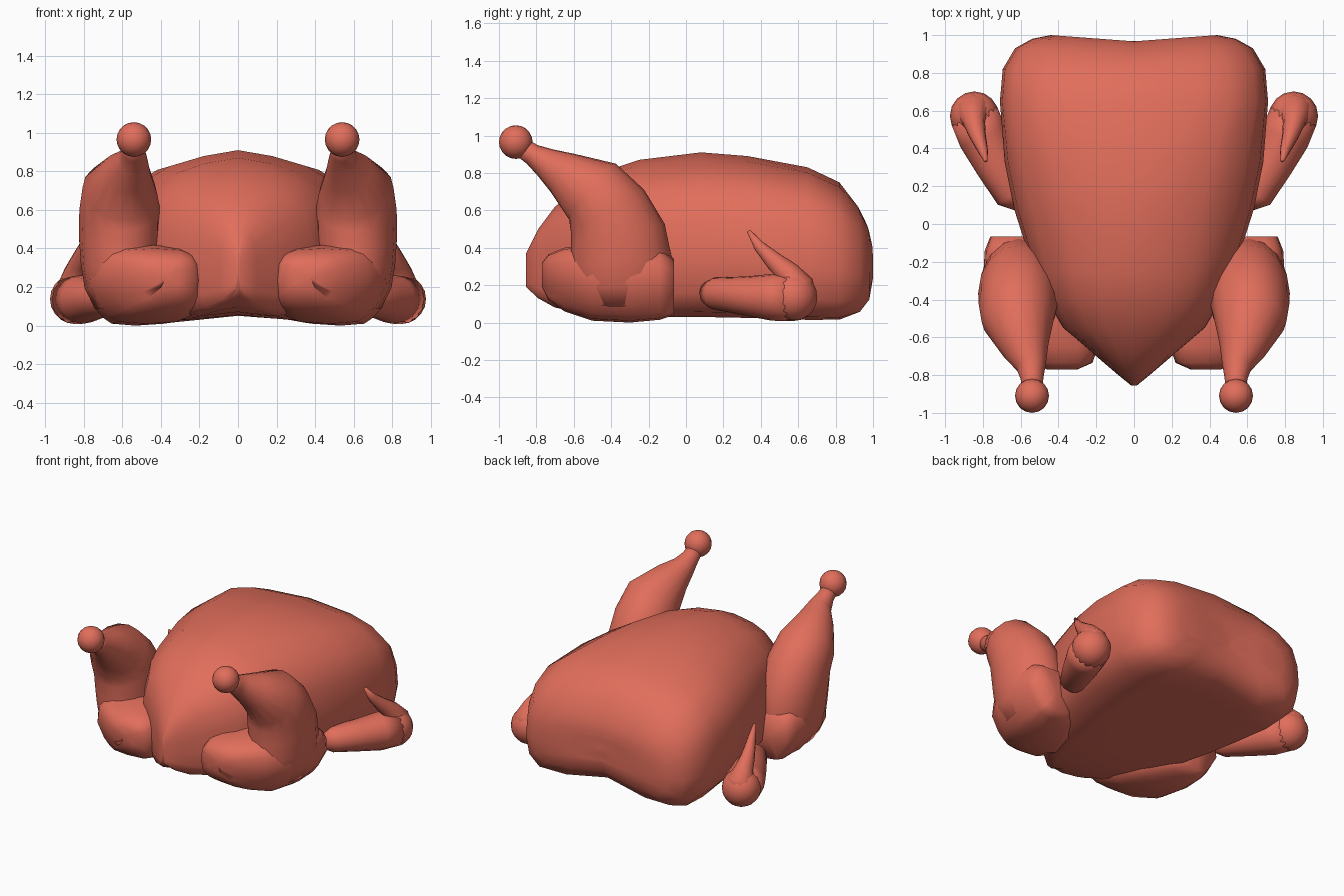
import bpy, bmesh, math
from mathutils import Vector

if "Cube" in bpy.data.objects:
    bpy.data.objects.remove(bpy.data.objects["Cube"])

skin = bpy.data.materials.new("roast_red")
skin.diffuse_color = (0.75, 0.155, 0.105, 1)
skin.use_nodes = True
skin.node_tree.nodes["Principled BSDF"].inputs["Base Color"].default_value = skin.diffuse_color


def loft(name, rings, mirror=True):
    """Skin a list of equal-length point rings, cap both ends, shade smooth."""
    bm = bmesh.new()
    rows = [[bm.verts.new(p) for p in r] for r in rings]
    n = len(rows[0])
    for a, b in zip(rows, rows[1:]):
        for i in range(n):
            j = (i + 1) % n
            bm.faces.new((a[i], a[j], b[j], b[i]))
    for r in (rows[0], rows[-1]):
        c = bm.verts.new(sum((v.co for v in r), Vector()) / n)
        for i in range(n):
            bm.faces.new((r[i], r[(i + 1) % n], c))
    bmesh.ops.remove_doubles(bm, verts=bm.verts, dist=0.0005)
    bmesh.ops.recalc_face_normals(bm, faces=bm.faces)
    return finish(name, bm, mirror)


def finish(name, bm, mirror=True):
    me = bpy.data.meshes.new(name)
    bm.to_mesh(me)
    bm.free()
    me.materials.append(skin)
    for p in me.polygons:
        p.use_smooth = True
    ob = bpy.data.objects.new(name, me)
    bpy.context.collection.objects.link(ob)
    if mirror:
        ob.modifiers.new("mirror", 'MIRROR')
    return ob


def ball(name, centre, radius):
    bm = bmesh.new()
    bmesh.ops.create_uvsphere(bm, u_segments=16, v_segments=10, radius=radius)
    bmesh.ops.translate(bm, verts=bm.verts, vec=centre)
    return finish(name, bm)


def tube(name, pts, n=16):
    """Tapered tube; pts = (x, y, z, sideways radius, other radius)."""
    cs = [Vector(p[:3]) for p in pts]
    rings = []
    for k, p in enumerate(pts):
        d = (cs[min(k + 1, len(cs) - 1)] - cs[max(k - 1, 0)]).normalized()
        side = (Vector((1, 0, 0)) - d * d.x).normalized()
        up = d.cross(side)
        rings.append([cs[k] + side * p[3] * math.cos(t) + up * p[4] * math.sin(t)
                      for t in (2 * math.pi * i / n for i in range(n))])
    return loft(name, rings)


# Body: one keeled half section scaled along y, fuller shoulders toward both ends
half = [(0, 1), (.28, .965), (.56, .905), (.85, .78), (.97, .58),
        (1, .36), (.96, .15), (.83, .03), (.5, 0), (0, .03)]
section = half + [(-u, v) for u, v in half[-2:0:-1]]
rows = [(-.855, .015, .19, .37), (-.79, .095, .13, .50), (-.70, .20, .08, .62),
        (-.55, .38, .05, .74), (-.40, .47, .04, .82), (-.25, .53, .03, .87),
        (.08, .635, .03, .91), (.33, .685, .025, .89), (.65, .71, .005, .83),
        (.82, .695, .005, .75), (.93, .63, .04, .64), (.98, .54, .11, .54),
        (1.0, .44, .19, .46), (1.0, .22, .25, .40), (1.0, .04, .31, .34)]
body = []
for y, w, zb, zt in rows:
    full = 1 - .42 * min(1, max(0, (y - .15) / .5)) - .25 * min(1, max(0, (-y - .1) / .3))
    ring = []
    for u, v in section:
        if v > .3:
            u = math.copysign(abs(u) ** full, u)
        x = u * w
        mid = max(0, 1 - abs(x) / .44)          # hollow along the back centre line
        dent = .033 * mid if y > .9 else 0
        lift = .05 * mid * (1 - v) if .5 < y and w > .3 else 0
        ring.append(Vector((x, y - dent, zb + v * (zt - zb) + lift)))
    body.append(ring)
loft("body", body, mirror=False)

# Drumsticks, running down to the outside of the thigh
tube("drumstick", [(.54, -.90, .95, .05, .05), (.54, -.82, .898, .06, .058),
                   (.545, -.75, .855, .08, .082), (.575, -.66, .80, .125, .12),
                   (.613, -.50, .70, .195, .195), (.613, -.42, .60, .21, .225),
                   (.613, -.365, .46, .212, .26), (.61, -.345, .32, .205, .27),
                   (.61, -.34, .20, .185, .26), (.60, -.34, .10, .14, .20)])

# Bone knobs
ball("bone_knob", (.54, -.91, .965), .09)

# Thighs: rounded-box sections folded forward along the ground
thigh = []
for y, x0, x1, z0, z1 in [(-.77, .30, .46, .19, .32), (-.735, .22, .54, .12, .365),
                          (-.65, .19, .67, .06, .40), (-.50, .19, .77, .01, .42),
                          (-.30, .26, .80, .0, .42), (-.14, .38, .79, .015, .40),
                          (-.065, .46, .76, .04, .34)]:
    ring = []
    for i in range(16):
        c, s = math.cos(i * math.pi / 8), math.sin(i * math.pi / 8)
        f = lambda q: math.copysign(abs(q) ** .62, q)
        # narrower toward the ground on the outer side
        cut = .12 * max(0, -s) if c > 0 else 0
        ring.append(Vector(((x0 + x1) / 2 + f(c) * ((x1 - x0) / 2 - cut * c), y,
                            (z0 + z1) / 2 + f(s) * (z1 - z0) / 2)))
    thigh.append(ring)
loft("thigh", thigh)

# Wings: upper arm, round elbow and a thin tip folded back
tube("wing_arm", [(.60, .11, .155, .05, .06), (.645, .15, .155, .09, .085),
                  (.73, .32, .142, .115, .105), (.80, .46, .135, .13, .125),
                  (.845, .572, .138, .13, .13)])
ball("wing_elbow", (.845, .572, .138), .13)
tube("wing_tip", [(.845, .59, .14, .115, .11), (.85, .59, .205, .09, .09),
                  (.848, .545, .268, .06, .062), (.83, .475, .325, .045, .05),
                  (.80, .39, .41, .027, .03), (.785, .335, .49, .01, .01)], 12)
